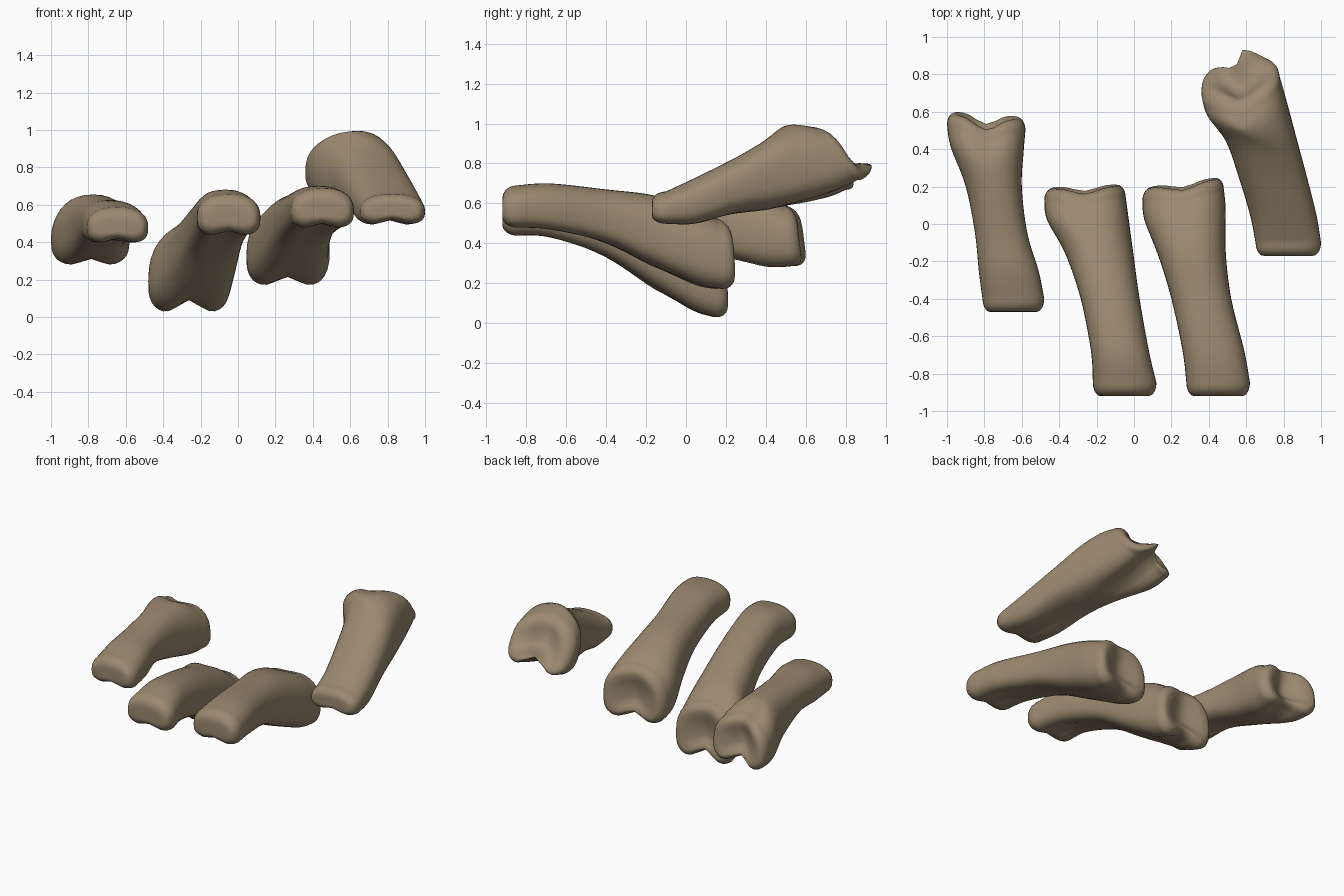
import bpy, bmesh, math
from mathutils import Vector

if "Cube" in bpy.data.objects:
    bpy.data.objects.remove(bpy.data.objects["Cube"])

bone_mat = bpy.data.materials.new("bone tan")
bone_mat.diffuse_color = (0.33, 0.25, 0.16, 1)
bone_mat.use_nodes = True
bone_mat.node_tree.nodes["Principled BSDF"].inputs["Base Color"].default_value = bone_mat.diffuse_color
N, SUB = 36, 5          # points per ring, steps between stations


def spline(st):
    """Catmull-Rom through the station tuples."""
    out = []
    for i in range(len(st) - 1):
        p = [st[max(i - 1, 0)], st[i], st[i + 1], st[min(i + 2, len(st) - 1)]]
        for k in range(SUB):
            t = k / SUB
            out.append([0.5 * (2 * b + (c - a) * t + (2 * a - 5 * b + 4 * c - d) * t * t
                               + (3 * b - a - 3 * c + d) * t ** 3) for a, b, c, d in zip(*p)])
    return out + [list(st[-1])]


def spow(v, e):
    return math.copysign(abs(v) ** e, v)


def bone(name, stations, notch=0.04, lean=0.0, skew=0.0, roll=0.0, spike=None):
    st = spline(stations)
    y0, y1 = st[0][0], st[-1][0]

    def ring(s, dy=0.0, sx=1.0, sz=1.0):
        y, xl, xr, zt, zb, groove = s
        w = min(max((y - y0) / (y1 - y0) * 2.2 - 1.2, 0), 1)
        w = w * w * (3 - 2 * w)
        cx, hw = (xl + xr) / 2, (xr - xl) / 2
        zm = zb + 0.45 * (zt - zb)
        pts = []
        for i in range(N):
            a = 2 * math.pi * i / N
            e = 0.85 if math.sin(a) > 0 else 0.65
            u, v = spow(math.cos(a), e) * sx, spow(math.sin(a), e) * sz
            z = zm + v * ((zt - zm) if v > 0 else (zm - zb))
            mid = math.exp(-(u / 0.38) ** 2)
            z += groove * mid * max(-v, 0)            # channel under the bone
            yy = y + dy + w * (skew * u - lean * v - notch * mid)
            pts.append(Vector((cx + hw * u, yy, z + w * roll * u)))
        return pts

    rings = []
    # rounded front end
    for s in (0.1, 0.3):
        rings.append(ring(st[0], -0.07, 0.75 * s / 0.5, 0.45 * s / 0.5))
    for k in range(5, 0, -1):
        t = k / 5 * math.pi / 2
        c = 1 - math.cos(t)
        rings.append(ring(st[0], -0.07 * math.sin(t), 1 - 0.25 * c, 1 - 0.55 * c))
    rings += [ring(s) for s in st]
    # rounded, slightly dished back end
    for k in range(1, 6):
        t = k / 5 * math.pi / 2
        c = 1 - math.cos(t)
        rings.append(ring(st[-1], 0.06 * math.sin(t), 1 - 0.22 * c, 1 - 0.28 * c))
    for s, d in ((0.6, 0.05), (0.35, 0.035), (0.12, 0.03)):
        rings.append(ring(st[-1], d, 0.78 * s / 0.8, 0.72 * s / 0.8))

    bm = bmesh.new()
    vs = [[bm.verts.new(p) for p in r] for r in rings]
    for a, b in zip(vs, vs[1:]):
        for i in range(N):
            j = (i + 1) % N
            bm.faces.new((a[i], a[j], b[j], b[i]))
    bm.faces.new(vs[0])
    bm.faces.new(vs[-1])
    if spike:                                         # small pointed lip
        tip, radius = Vector(spike[0]), spike[1]
        near = min(bm.verts, key=lambda v: (v.co - tip).length)
        pull, base = tip - near.co, near.co.copy()
        for v in bm.verts:
            v.co += pull * math.exp(-((v.co - base).length / radius) ** 2)
    bmesh.ops.recalc_face_normals(bm, faces=bm.faces)
    me = bpy.data.meshes.new(name)
    bm.to_mesh(me)
    bm.free()
    me.materials.append(bone_mat)
    for p in me.polygons:
        p.use_smooth = True
    ob = bpy.data.objects.new(name, me)
    bpy.context.collection.objects.link(ob)


# Stations run front to back: y, left x, right x, top z, bottom z, channel depth
bone("left_finger_bone", [
    (-0.40, -0.81, -0.48, 0.59, 0.39, 0.03),
    (-0.25, -0.83, -0.51, 0.62, 0.39, 0.03),
    (-0.05, -0.85, -0.57, 0.63, 0.40, 0.0),
    (0.20, -0.90, -0.60, 0.65, 0.33, 0.0),
    (0.40, -0.98, -0.59, 0.65, 0.27, 0.04),
    (0.52, -1.00, -0.58, 0.60, 0.27, 0.06)], notch=0.06, lean=0.02, skew=-0.015)

bone("left_middle_finger_bone", [
    (-0.85, -0.22, 0.12, 0.66, 0.43, 0.03),
    (-0.68, -0.23, 0.08, 0.68, 0.42, 0.03),
    (-0.40, -0.285, 0.03, 0.62, 0.33, 0.0),
    (-0.15, -0.37, -0.005, 0.54, 0.17, 0.0),
    (0.03, -0.465, -0.03, 0.48, 0.05, 0.05),
    (0.14, -0.48, -0.045, 0.41, 0.01, 0.08)], notch=0.03, lean=0.01, skew=0.01)

bone("right_middle_finger_bone", [
    (-0.85, 0.28, 0.62, 0.69, 0.47, 0.03),
    (-0.68, 0.26, 0.59, 0.70, 0.46, 0.03),
    (-0.40, 0.20, 0.52, 0.67, 0.40, 0.0),
    (-0.15, 0.125, 0.49, 0.64, 0.28, 0.0),
    (0.05, 0.055, 0.49, 0.58, 0.18, 0.04),
    (0.16, 0.045, 0.48, 0.53, 0.155, 0.06)], notch=0.03, lean=0.01, skew=0.03)

bone("right_finger_bone", [
    (-0.10, 0.65, 1.00, 0.66, 0.49, 0.03),
    (0.05, 0.62, 0.975, 0.73, 0.49, 0.03),
    (0.25, 0.56, 0.925, 0.83, 0.55, 0.0),
    (0.45, 0.49, 0.87, 0.94, 0.58, 0.0),
    (0.62, 0.39, 0.815, 0.99, 0.62, 0.05),
    (0.73, 0.36, 0.78, 0.98, 0.67, 0.08)],
    notch=0.05, lean=0.10, skew=0.03, roll=0.03, spike=((0.58, 0.93, 0.79), 0.07))
